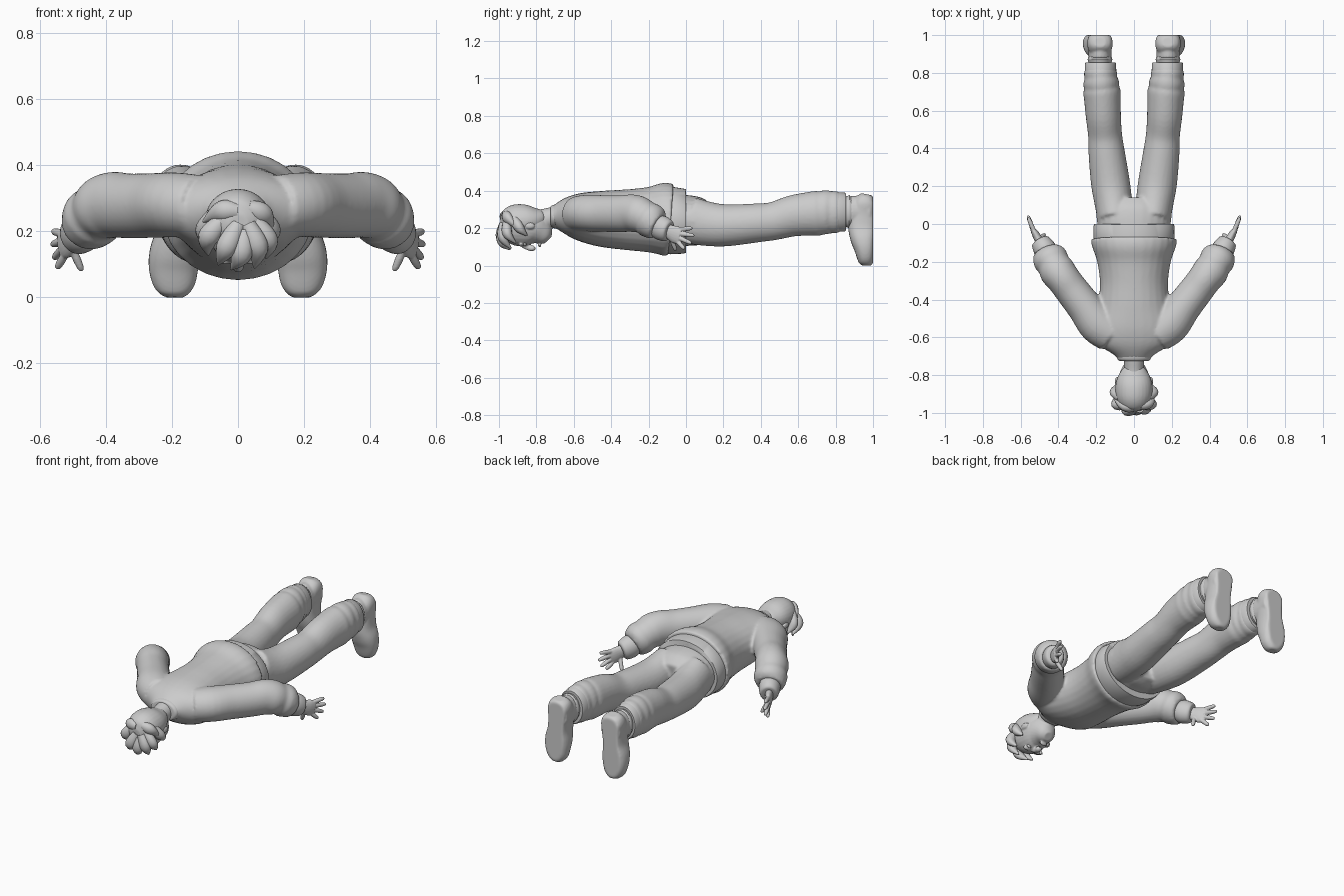
import bpy, bmesh, math
from mathutils import Vector

UP, BACK = Vector((0, 0, 1)), Vector((0, 1, 0))


def spline(r, k):
    """Catmull-Rom refinement of a list of (x, y, z, half_width, half_height)."""
    out = []
    for i in range(len(r) - 1):
        a, b, c, d = r[max(i - 1, 0)], r[i], r[i + 1], r[min(i + 2, len(r) - 1)]
        for s in range(k):
            t = s / k
            out.append([0.5 * (2 * q + (s2 - p) * t + (2 * p - 5 * q + 4 * s2 - w) * t * t
                               + (3 * q - p - 3 * s2 + w) * t ** 3)
                        for p, q, s2, w in zip(a, b, c, d)])
    return out + [list(r[-1])]


def loft(bm, rings, sx=1, k=4, n=28, power=1.0, up=UP):
    """Skin elliptical rings that follow a path; sx = -1 mirrors."""
    rings = spline(rings, k)
    pts = [Vector(r[:3]) for r in rings]
    loops = []
    for i, r in enumerate(rings):
        t = (pts[min(i + 1, len(pts) - 1)] - pts[max(i - 1, 0)]).normalized()
        side = t.cross(up).normalized()
        top = side.cross(t)
        loop = []
        for j in range(n):
            c, s = math.cos(math.tau * j / n), math.sin(math.tau * j / n)
            c, s = [math.copysign(abs(q) ** power, q) for q in (c, s)]
            p = pts[i] + side * c * max(r[3], .002) + top * s * max(r[4], .002)
            loop.append(bm.verts.new((p.x * sx, p.y, p.z)))
        loops.append(loop)
    for a, b in zip(loops, loops[1:]):
        for j in range(n):
            bm.faces.new((a[j], a[(j + 1) % n], b[(j + 1) % n], b[j]))
    bm.faces.new(loops[0])
    bm.faces.new(loops[-1])


def ball(bm, centre, radii):
    vs = bmesh.ops.create_uvsphere(bm, u_segments=24, v_segments=14, radius=1)['verts']
    for v in vs:
        v.co = Vector([c + q * r for c, q, r in zip(centre, v.co, radii)])


def finish(name, bm, voxel=0, smooth=3, angle=50):
    """Make the object; a voxel size fuses its overlapping lofts."""
    bmesh.ops.recalc_face_normals(bm, faces=bm.faces)
    me = bpy.data.meshes.new(name)
    bm.to_mesh(me)
    bm.free()
    ob = bpy.data.objects.new(name, me)
    bpy.context.collection.objects.link(ob)
    if voxel:
        m = ob.modifiers.new("fuse", 'REMESH')
        m.mode, m.voxel_size, m.use_smooth_shade = 'VOXEL', voxel, True
        m = ob.modifiers.new("soften", 'SMOOTH')
        m.factor, m.iterations = 0.5, smooth
    else:
        bpy.ops.object.select_all(action='DESELECT')
        bpy.context.view_layer.objects.active = ob
        ob.select_set(True)
        bpy.ops.object.shade_smooth_by_angle(angle=math.radians(angle))
    return ob


# jacket: torso with both sleeves
bm = bmesh.new()
loft(bm, [(0, -.715, .265, .085, .05), (0, -.69, .265, .11, .07), (0, -.63, .265, .2, .105),
          (0, -.56, .26, .22, .13), (0, -.45, .25, .195, .15), (0, -.32, .245, .18, .162),
          (0, -.2, .245, .195, .175), (0, -.12, .247, .222, .195), (0, -.08, .245, .228, .19)])
for s in (1, -1):
    loft(bm, [(.12, -.58, .275, .1, .095), (.19, -.53, .28, .105, .098), (.26, -.44, .278, .094, .098),
              (.33, -.35, .277, .09, .098), (.375, -.29, .28, .09, .1), (.405, -.25, .272, .095, .098),
              (.425, -.215, .255, .088, .09), (.44, -.19, .24, .094, .095),
              (.455, -.165, .22, .086, .085), (.463, -.148, .21, .075, .072)], s)
finish("jacket", bm, .009, 4)

# collar band
bm = bmesh.new()
loft(bm, [(0, -.725, .262, .07, .05), (0, -.72, .262, .085, .058), (0, -.70, .262, .092, .064),
          (0, -.68, .262, .09, .064)], k=2)
finish("collar", bm)

# shirt hem below the jacket
bm = bmesh.new()
loft(bm, [(0, -.11, .24, .205, .175), (0, -.075, .24, .214, .18), (0, -.01, .236, .214, .173),
          (0, .0, .236, .21, .169), (0, .0, .236, .195, .152), (0, -.03, .236, .19, .15)], k=1, n=48)
finish("shirt_hem", bm)

# trousers: hips with both legs
bm = bmesh.new()
loft(bm, [(0, -.06, .24, .18, .14), (0, .02, .24, .197, .135), (0, .08, .232, .195, .125),
          (0, .13, .225, .15, .095)])
for s in (1, -1):
    loft(bm, [(.098, .03, .24, .096, .125), (.11, .12, .222, .1, .118), (.125, .22, .215, .103, .112),
              (.145, .38, .228, .096, .104), (.153, .47, .238, .09, .102), (.162, .57, .265, .093, .11),
              (.167, .66, .276, .097, .117), (.17, .7, .279, .099, .12), (.173, .725, .281, .093, .116),
              (.174, .75, .285, .095, .118), (.176, .775, .285, .086, .113), (.177, .8, .285, .088, .113),
              (.177, .825, .285, .078, .105)], s)
finish("trousers", bm, .009, 3)

for s, side in ((1, "right"), (-1, "left")):
    # trouser cuff
    bm = bmesh.new()
    loft(bm, [(.177, .79, .286, .07, .09), (.177, .793, .286, .084, .107), (.177, .85, .286, .082, .103),
              (.177, .856, .286, .077, .098), (.177, .856, .286, .062, .08), (.177, .83, .286, .06, .078)],
         s, k=1, n=40)
    finish(side + "_trouser_cuff", bm)

    # sock and boot top
    bm = bmesh.new()
    loft(bm, [(.18, .8, .285, .056, .075), (.18, .86, .287, .062, .083), (.18, .872, .287, .066, .089),
              (.18, .885, .287, .06, .08), (.18, .9, .287, .06, .08)], s, k=2)
    finish(side + "_sock", bm)

    # boot: ankle plus foot pointing down, sole flat at the back
    bm = bmesh.new()
    loft(bm, [(.18, .88, .288, .06, .084), (.18, .93, .288, .062, .086), (.18, .985, .29, .065, .085)], s)
    loft(bm, [(.192, .962, -.002, .022, .022), (.192, .963, .012, .045, .036), (.193, .961, .04, .064, .046),
              (.195, .957, .09, .075, .058), (.193, .95, .14, .074, .07), (.187, .946, .2, .062, .078),
              (.182, .95, .27, .062, .075), (.18, .957, .33, .067, .066), (.18, .962, .365, .055, .045),
              (.18, .965, .381, .03, .028)], s, power=.85, up=BACK)
    for v in bm.verts:
        v.co.y = min(v.co.y, 1.0)
        v.co.z = max(v.co.z, 0.0)
    finish(side + "_boot", bm, .006, 2)

    # knitted wrist cuff
    bm = bmesh.new()
    loft(bm, [(.445, -.175, .225, .05, .05), (.468, -.14, .205, .06, .066), (.483, -.115, .193, .057, .064),
              (.495, -.095, .184, .05, .056), (.498, -.09, .182, .04, .04)], s, k=2)
    finish(side + "_wrist_cuff", bm)

    # hand: palm, four fingers and thumb
    bm = bmesh.new()
    loft(bm, [(.485, -.11, .19, .024, .034), (.503, -.085, .178, .022, .04), (.52, -.055, .165, .02, .047),
              (.535, -.03, .157, .014, .042)], s, n=20)
    for base, tip in (((.529, -.04, .192), (.56, .034, .2)), ((.533, -.035, .17), (.562, .045, .16)),
                      ((.531, -.038, .148), (.557, .03, .118)), ((.523, -.047, .13), (.548, -.008, .088)),
                      ((.503, -.08, .15), (.472, -.055, .08))):
        a, b = Vector(base), Vector(tip)
        loft(bm, [(*a.lerp(b, t), r, r) for t, r in
                  ((0, .012), (.45, .0125), (.8, .011), (.95, .008), (1, .003))], s, n=12, k=2)
    finish(side + "_hand", bm, .0035, 2)

# head: skull, jaw, neck, nose, brows, ears, lips
bm = bmesh.new()
loft(bm, [(0, -.985, .21, .03, .03), (0, -.965, .208, .065, .072), (0, -.92, .208, .087, .1),
          (0, -.86, .208, .09, .106), (0, -.81, .196, .082, .095), (0, -.775, .174, .066, .074),
          (0, -.75, .148, .048, .046), (0, -.738, .135, .025, .025)])
loft(bm, [(0, -.84, .225, .058, .07), (0, -.77, .24, .054, .062), (0, -.72, .255, .054, .056),
          (0, -.66, .268, .06, .055)])
loft(bm, [(0, -.875, .108, .01, .012), (0, -.84, .096, .013, .016), (0, -.822, .092, .018, .016),
          (0, -.81, .1, .012, .012)], n=16)
ball(bm, (0, -.783, .109), (.024, .009, .011))
for s in (1, -1):
    ball(bm, (.035 * s, -.882, .111), (.027, .009, .011))
    ball(bm, (.09 * s, -.835, .212), (.011, .027, .018))
finish("head", bm, .0045, 3)

# eyes
for s, side in ((1, "right"), (-1, "left")):
    bm = bmesh.new()
    ball(bm, (.034 * s, -.862, .117), (.014, .01, .012))
    finish(side + "_eye", bm)

# hair: smooth cap with swept tufts over the brow and sides
bm = bmesh.new()
loft(bm, [(0, -.99, .222, .03, .03), (0, -.97, .224, .068, .068), (0, -.92, .232, .094, .092),
          (0, -.86, .238, .098, .09), (0, -.81, .246, .086, .072), (0, -.77, .258, .062, .045),
          (0, -.755, .262, .045, .03)])
finish("hair_cap", bm, .006, 3)

bm = bmesh.new()
tufts = [((0, -.975, .22), (-.035, -.99, .15), (-.06, -.945, .1)),
         ((.02, -.975, .2), (.01, -.985, .13), (-.02, -.94, .085)),
         ((.03, -.975, .22), (.06, -.98, .15), (.05, -.935, .09)),
         ((.05, -.955, .23), (.09, -.955, .17), (.085, -.91, .12)),
         ((-.05, -.955, .23), (-.09, -.955, .18), (-.09, -.9, .13)),
         ((.0, -.97, .26), (-.05, -.965, .26), (-.105, -.925, .23)),
         ((.03, -.96, .27), (.075, -.95, .25), (.105, -.9, .2)),
         ((.07, -.92, .25), (.098, -.89, .2), (.093, -.85, .16)),
         ((-.07, -.92, .25), (-.098, -.89, .2), (-.093, -.85, .16))]
for a, b, c in tufts:
    loft(bm, [(*a, .025, .025), (*b, .032, .026), (*c, .004, .004)], n=12, k=6, up=BACK)
finish("hair_tufts", bm)
